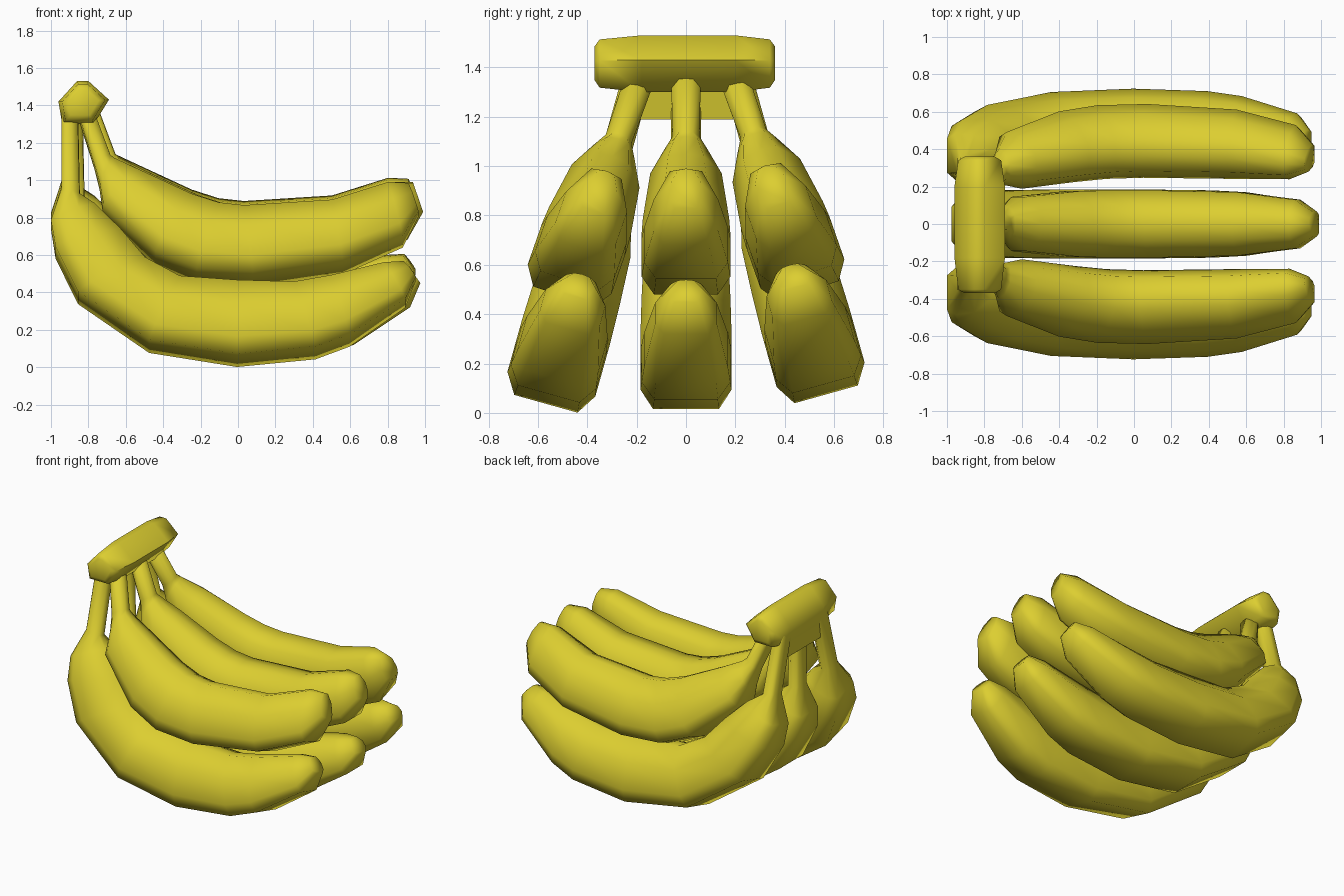
import bpy, bmesh, math
from mathutils import Vector

if "Cube" in bpy.data.objects:
    bpy.data.objects.remove(bpy.data.objects["Cube"])

mat = bpy.data.materials.new("banana_yellow")
mat.diffuse_color = (0.72, 0.62, 0.03, 1)
mat.use_nodes = True
mat.node_tree.nodes["Principled BSDF"].inputs["Base Color"].default_value = mat.diffuse_color

# Cross-section of a banana: (sideways, from outer curve -1 to inner curve +1)
SECTION = [(-0.72, -1), (0.72, -1), (1, -0.62), (1, 0.2),
           (0.5, 0.93), (0, 1), (-0.5, 0.93), (-1, 0.2), (-1, -0.62)]

# Stations from stem to tip: outer x, outer z, inner x, inner z, half width
LOWER = [(-0.94, 1.36, -0.85, 1.36, 0.06), (-0.94, 0.92, -0.84, 0.90, 0.06),
         (-0.995, 0.74, -0.75, 0.84, 0.13), (-0.97, 0.59, -0.61, 0.70, 0.17),
         (-0.85, 0.35, -0.48, 0.55, 0.18), (-0.47, 0.09, -0.30, 0.455, 0.185),
         (0.0, 0.015, 0.0, 0.435, 0.185), (0.42, 0.055, 0.30, 0.425, 0.18),
         (0.60, 0.12, 0.50, 0.46, 0.17), (0.90, 0.32, 0.78, 0.53, 0.125),
         (0.955, 0.45, 0.89, 0.54, 0.065)]
UPPER = [(-0.84, 1.37, -0.75, 1.38, 0.06), (-0.75, 1.09, -0.66, 1.14, 0.055),
         (-0.72, 0.98, -0.64, 1.12, 0.09), (-0.70, 0.85, -0.50, 1.05, 0.145),
         (-0.42, 0.59, -0.22, 0.92, 0.175), (-0.20, 0.50, -0.08, 0.875, 0.18),
         (0.10, 0.48, 0.05, 0.86, 0.18), (0.58, 0.545, 0.52, 0.89, 0.17),
         (0.90, 0.68, 0.82, 0.99, 0.13), (0.985, 0.83, 0.93, 0.99, 0.065)]


def loft(name, rings, angle):
    bm = bmesh.new()
    rows = [[bm.verts.new(p) for p in ring] for ring in rings]
    for a, b in zip(rows, rows[1:]):
        for i in range(len(a)):
            j = (i + 1) % len(a)
            bm.faces.new((a[i], a[j], b[j], b[i]))
    bm.faces.new(rows[0])
    bm.faces.new(rows[-1])
    bmesh.ops.recalc_face_normals(bm, faces=bm.faces)
    mesh = bpy.data.meshes.new(name)
    bm.to_mesh(mesh)
    bm.free()
    mesh.materials.append(mat)
    ob = bpy.data.objects.new(name, mesh)
    bpy.context.collection.objects.link(ob)
    bpy.ops.object.select_all(action='DESELECT')
    ob.select_set(True)
    bpy.context.view_layer.objects.active = ob
    bpy.ops.object.shade_smooth_by_angle(angle=math.radians(angle))
    return ob


def banana(name, stations, side, y_top, z_top, slope, dx, dz):
    """Loft one banana in a plane leaning outwards to the given side."""
    k = side * slope
    across = Vector((0, 1, k)).normalized()
    rings = []
    for ox, oz, ix, iz, w in stations:
        ring = []
        for u, v in SECTION:
            t = (v + 1) / 2
            x, z = ox + (ix - ox) * t, oz + (iz - oz) * t
            y = side * y_top + k * (z_top - z)
            ring.append(Vector((x + dx, y, z + dz)) + across * u * w)
        rings.append(ring)
    return loft(name, rings, 85)


# Two layers of three bananas
for side, label, dz_low, dz_up in ((-1, "front", 0.022, -0.01),
                                   (0, "middle", 0, 0), (1, "back", 0.06, 0.012)):
    banana("lower_banana_" + label, LOWER, side, 0.18, 1.4, 0.28,
           -0.005 if side else 0.02, dz_low)
    banana("upper_banana_" + label, UPPER, side, 0.21, 1.3, 0.35,
           -0.02 if side else 0.005, dz_up)

# Crown bar joining the stems
CROWN = [(-0.86, 1.53), (-0.80, 1.53), (-0.69, 1.43),
         (-0.77, 1.30), (-0.94, 1.30), (-0.96, 1.42)]
rings = []
for y, s in ((-0.37, 0.6), (-0.35, 0.85), (-0.18, 1), (0.2, 1), (0.34, 0.85), (0.36, 0.6)):
    rings.append([(-0.825 + (x + 0.825) * s, y, 1.42 + (z - 1.42) * s) for x, z in CROWN])
loft("crown", rings, 75)

# Web under the crown between the lower stems
WEB = [(-0.94, 1.36), (-0.84, 1.36), (-0.87, 1.19), (-0.93, 1.19)]
loft("stem_web", [[(x, y, z) for x, z in WEB] for y in (-0.19, 0.19)], 75)
